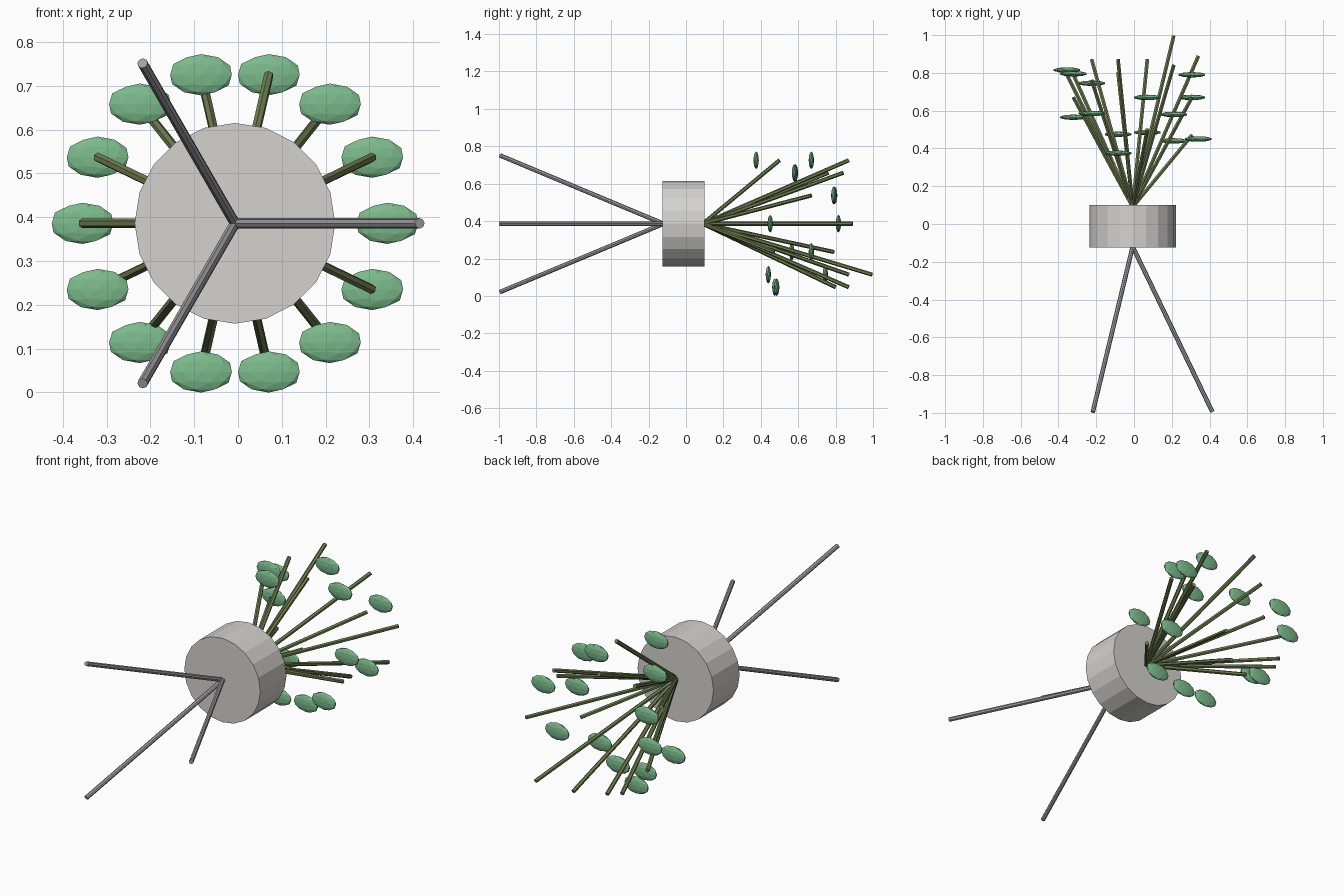
import bpy
from math import cos, sin, pi
from mathutils import Vector

if "Cube" in bpy.data.objects:
    bpy.data.objects.remove(bpy.data.objects["Cube"])

CX, CZ = -0.007, 0.386   # axis of the pot, which runs along y
RING = 0.348             # radius of the ring of leaves and stem tips


def material(name, color):
    m = bpy.data.materials.new(name)
    m.diffuse_color = (*color, 1)
    m.use_nodes = True
    m.node_tree.nodes["Principled BSDF"].inputs["Base Color"].default_value = m.diffuse_color
    return m


LEAF = material("leaf_green", (0.20, 0.50, 0.26))
STEM = material("stem_olive", (0.16, 0.21, 0.08))
METAL = material("leg_grey", (0.36, 0.36, 0.38))
CLAY = material("pot_grey", (0.66, 0.65, 0.62))


def rod(name, a, b, radius, sides, mat):
    a, b = Vector(a), Vector(b)
    bpy.ops.mesh.primitive_cylinder_add(vertices=sides, radius=radius,
                                        depth=(b - a).length, location=(a + b) / 2)
    ob = bpy.context.object
    ob.rotation_euler = (b - a).to_track_quat('Z', 'Y').to_euler()
    ob.name = name
    ob.data.materials.append(mat)
    return ob


def ring_point(angle, radius, y):
    return (CX + radius * cos(angle), y, CZ + radius * sin(angle))


# Pot: a short drum lying along y
rod("pot", (CX, -0.125, CZ), (CX, 0.10, CZ), 0.229, 20, CLAY)

# Three splayed legs
for i in range(3):
    rod(f"leg_{i + 1}", (CX, -0.12, CZ), ring_point(i * 2 * pi / 3, 0.422, -0.995),
        0.012, 8, METAL)

# Stems and leaves: (stem tip y, leaf y), anticlockwise from +x
plants = [(0.89, 0.45), (0.67, 0.79), (0.84, 0.58), (0.50, 0.67), (0.87, 0.375),
          (0.76, 0.585), (0.67, 0.795), (0.79, 0.815), (0.79, 0.565), (0.87, 0.745),
          (0.80, 0.475), (0.87, 0.485), (0.995, 0.44), (0.47, 0.67)]
for i, (tip_y, leaf_y) in enumerate(plants):
    angle = i * 2 * pi / len(plants)
    rod(f"stem_{i + 1}", (CX, 0.09, CZ), ring_point(angle, RING, tip_y), 0.011, 6, STEM)
    bpy.ops.mesh.primitive_ico_sphere_add(subdivisions=2, radius=1,
                                          location=ring_point(angle, RING, leaf_y))
    leaf = bpy.context.object
    leaf.name = f"leaf_{i + 1}"
    leaf.scale = (0.074, 0.0145, 0.047)
    leaf.data.materials.append(LEAF)
